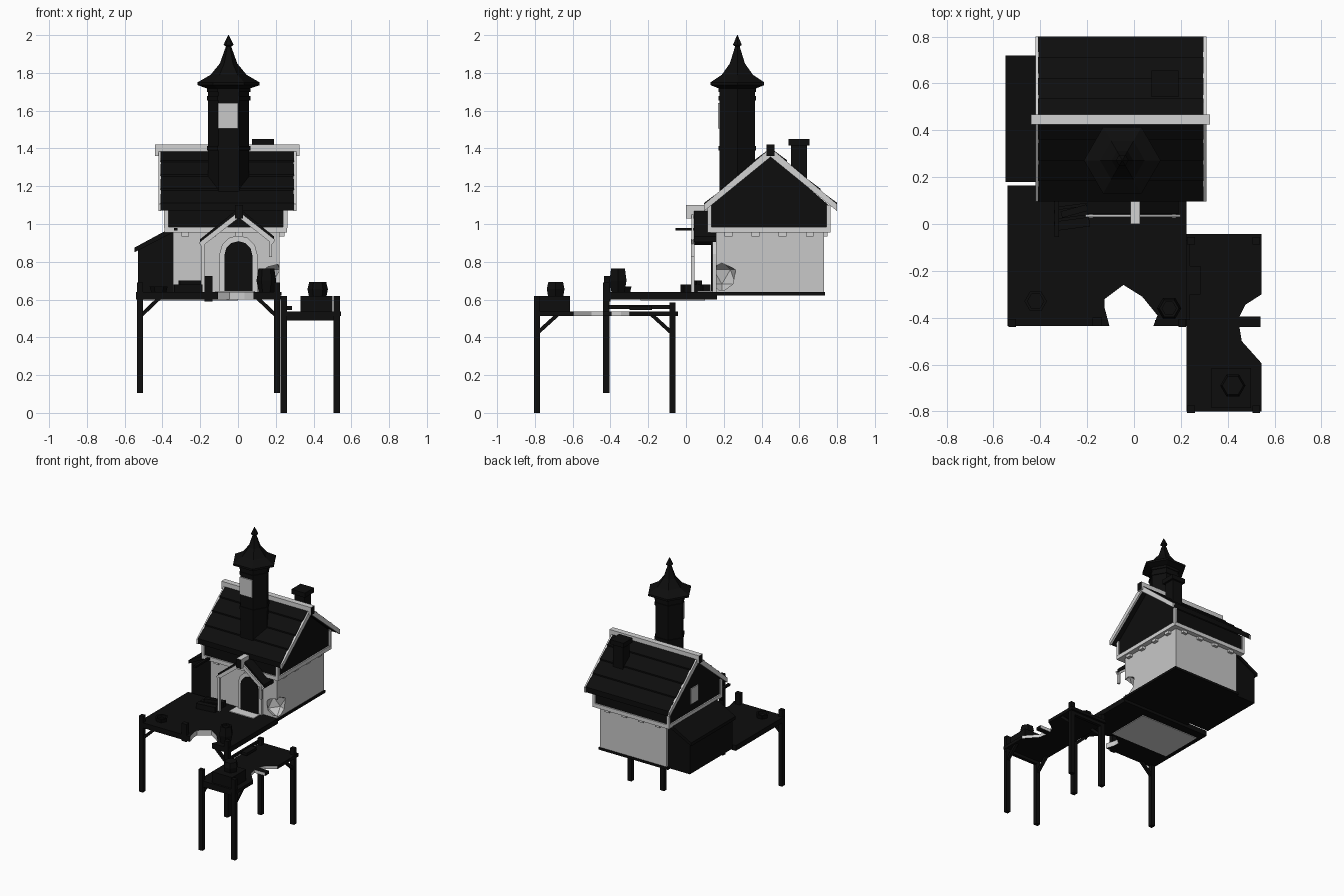
import bpy, bmesh, math
from mathutils import Vector

cube = bpy.data.objects.get("Cube")
if cube:
    bpy.data.objects.remove(cube, do_unlink=True)


def material(name, value):
    m = bpy.data.materials.new(name)
    m.use_nodes = True
    m.diffuse_color = (value, value, value, 1)
    m.node_tree.nodes["Principled BSDF"].inputs["Base Color"].default_value = m.diffuse_color
    return m


DARK = material("dark_timber", 0.004)
PLASTER = material("pale_plaster", 0.58)
TRIM = material("pale_trim", 0.65)


def finish(name, bm, *mats):
    bmesh.ops.recalc_face_normals(bm, faces=bm.faces)
    me = bpy.data.meshes.new(name)
    bm.to_mesh(me)
    bm.free()
    for m in mats:
        me.materials.append(m)
    ob = bpy.data.objects.new(name, me)
    bpy.context.collection.objects.link(ob)
    return ob


def prism(name, pts, axis, a, b, mat, second=None, rule=None):
    """Extrude a 2D outline from a to b; a rule can give faces a second colour."""
    bm = bmesh.new()
    place = {"x": lambda p: (a, p[0], p[1]), "y": lambda p: (p[0], a, p[1]),
             "z": lambda p: (p[0], p[1], a)}[axis]
    face = bm.faces.new([bm.verts.new(place(p)) for p in pts])
    new = bmesh.ops.extrude_face_region(bm, geom=[face])["geom"]
    step = Vector([(b - a) * (axis == k) for k in "xyz"])
    bmesh.ops.translate(bm, vec=step, verts=[v for v in new if isinstance(v, bmesh.types.BMVert)])
    bmesh.ops.recalc_face_normals(bm, faces=bm.faces)
    if rule:
        for f in bm.faces:
            f.material_index = int(rule(f.calc_center_median(), f.normal))
    return finish(name, bm, mat, *([second] if second else []))


def box(name, x, y, z, mat, second=None, rule=None):
    pts = [(x[0], y[0]), (x[1], y[0]), (x[1], y[1]), (x[0], y[1])]
    return prism(name, pts, "z", z[0], z[1], mat, second, rule)


def beam(name, p, q, w, h, mat):
    """Square timber running from p to q."""
    p, q = Vector(p), Vector(q)
    bm = bmesh.new()
    bmesh.ops.create_cube(bm, size=1)
    bmesh.ops.scale(bm, vec=(w, h, (q - p).length), verts=bm.verts)
    ob = finish(name, bm, mat)
    ob.rotation_mode = "QUATERNION"
    ob.rotation_quaternion = (q - p).to_track_quat("Z", "Y")
    ob.location = (p + q) / 2
    return ob


def lathe(name, centre, profile, mat, sides=6):
    """Faceted turned part from (radius, height) pairs."""
    bm = bmesh.new()
    rings = []
    for r, z in profile:
        rings.append([bm.verts.new((centre[0] + r * math.cos(math.tau * i / sides),
                                    centre[1] + r * math.sin(math.tau * i / sides), z))
                      for i in range(sides)])
    for lo, hi in zip(rings, rings[1:]):
        for i in range(sides):
            j = (i + 1) % sides
            bm.faces.new((lo[i], lo[j], hi[j], hi[i]))
    bm.faces.new(rings[0][::-1])
    bm.faces.new(rings[-1])
    return finish(name, bm, mat)


# Ground floor with a broken corner
walls = box("ground_floor_walls", (-.345, .22), (.16, .73), (.64, .965), PLASTER)
bm = bmesh.new()
bmesh.ops.create_icosphere(bm, subdivisions=1, radius=.085)
cutter = finish("corner_break_cutter", bm, PLASTER)
cutter.location = (.2, .19, .72)
cutter.hide_render = True
cutter.hide_viewport = True
cut = walls.modifiers.new("broken_corner", "BOOLEAN")
cut.operation, cut.solver, cut.object = "DIFFERENCE", "EXACT", cutter
box("floor_sill", (-.36, .23), (.155, .735), (.622, .64), DARK)

# Upper floor with gables, floor band, corner posts and joist ends
prism("upper_floor", [(.125, .98), (.755, .98), (.755, 1.1), (.44, 1.37), (.125, 1.1)],
      "x", -.38, .25, DARK)
box("floor_band", (-.39, .26), (.115, .765), (.955, .985), TRIM)
for x in (-.38, .25):
    for y in (.125, .755):
        box("corner_post", (x - .011, x + .011), (y - .011, y + .011), (.98, 1.1), TRIM)
for i in range(4):
    y = .225 + i * .143
    x = -.28 + i * .143
    box("joist_end_side", (-.375, .245), (y - .02, y + .02), (.935, .957), TRIM)
    box("joist_end_front", (x - .02, x + .02), (.13, .75), (.935, .957), TRIM)
prism("gable_window", [(.4, 1.04), (.49, 1.04), (.49, 1.16), (.4, 1.16)], "x", -.387, -.379, PLASTER)

# Main roof: overlapping plank rows, bargeboards and ridge beam
RIDGE_Y, RIDGE_Z = .448, 1.4
for side in (-1, 1):
    run, fall, rows = .352, .3, 4
    at = lambda t, lift: (RIDGE_Y + side * run * t, RIDGE_Z - fall * t + lift)
    for i in range(rows):
        a, b = i / rows, (i + 1) / rows
        prism("roof_plank_row", [at(a, -.028), at(a, .002), at(b, .012), at(b, -.028)],
              "x", -.41, .297, DARK)
    for x in (-.421, .295):
        prism("bargeboard", [at(0, -.045), at(0, .003), at(1, .005), at(1, -.032)],
              "x", x, x + .014, TRIM)
box("ridge_beam", (-.44, .325), (.425, .468), (1.36, 1.42), TRIM, DARK,
    lambda c, n: abs(n.x) > .9)

# Chimney
box("chimney_stack", (.09, .175), (.557, .64), (1.2, 1.42), DARK)
box("chimney_cap", (.075, .19), (.543, .655), (1.415, 1.45), DARK)

# Bell tower with flared spire
TOWER = (-.05, .272)
lathe("tower_shaft", TOWER, [(.108, 1.1), (.108, 1.74)], DARK)
for z in (1.39, 1.655, 1.7):
    lathe("tower_band", TOWER, [(.115, z), (.115, z + .022)], DARK)
lathe("spire", TOWER, [(.105, 1.715), (.164, 1.735), (.164, 1.75), (.095, 1.79), (.046, 1.85),
                       (.014, 1.94), (.027, 1.948), (.002, 2.0)], DARK)
box("tower_window", (-.105, 0), (.169, .178), (1.505, 1.64), PLASTER)


# Arched door
def arch(half, base, spring):
    pts = [(.002 - half, base), (.002 + half, base)]
    for i in range(7):
        a = math.pi * i / 6
        pts.append((.002 + half * math.cos(a), spring + half * math.sin(a)))
    return pts


prism("door_surround", arch(.1, .64, .84), "y", .14, .165, TRIM)
prism("door", arch(.074, .641, .835), "y", .132, .15, DARK)
box("door_step", (-.12, .09), (.06, .155), (.635, .645), TRIM)

# Porch
for end, name in (((-.2, .89), "left"), ((.19, .905), "right")):
    beam("porch_bargeboard_" + name, (.005, .035, 1.05), (end[0], .035, end[1]), .012, .026, TRIM)
    prism("porch_roof_" + name, [(.005, 1.06), (.005, 1.085), (end[0], end[1] + .03), end],
          "y", .042, .16, DARK)
box("porch_ridge", (-.016, .026), (0, .13), (1.03, 1.1), TRIM, DARK,
    lambda c, n: n.y < -.9)
box("porch_post_whole", (-.192, -.174), (.026, .044), (.64, .9), TRIM)
box("porch_post_broken", (.163, .179), (.026, .044), (.825, .92), TRIM)
box("lamp_arm", (-.34, -.32), (-.055, .13), (.965, .98), DARK)

# Side shed
prism("shed", [(-.53, .625), (-.345, .625), (-.345, .96), (-.39, .945), (-.53, .86)],
      "y", .19, .71, DARK)
prism("shed_roof", [(-.548, .85), (-.345, .955), (-.345, .985), (-.548, .875)],
      "y", .18, .72, DARK)

# Upper deck with a broken front edge
prism("upper_deck", [(-.54, -.435), (-.105, -.435), (-.125, -.36), (-.125, -.32), (-.045, -.26),
                     (.035, -.31), (.1, -.39), (.083, -.435), (.225, -.435), (.225, .165), (-.54, .165)],
      "z", .6, .64, DARK, TRIM, lambda c, n: abs(n.z) < .5 and c.y > -.43 and abs(c.x) < .13)
box("deck_underside_board", (-.5, 0), (-.24, .1), (.595, .601), TRIM)
for x, s in ((-.519, 1), (.206, -1)):
    box("deck_leg", (x - .016, x + .016), (-.44, -.405), (.105, .69), DARK)
    beam("deck_brace", (x, -.42, .51), (x + s * .11, -.42, .615), .02, .02, DARK)
box("deck_rail_post", (-.178, -.136), (-.435, -.4), (.59, .725), DARK)

# Deck clutter: barrels and a wood pile
lathe("deck_barrel", (.15, -.36), [(.04, .64), (.052, .7), (.042, .765), (.03, .765), (.03, .75)], DARK)
lathe("deck_tub", (-.42, -.33), [(.04, .64), (.048, .67), (.035, .67), (.035, .65)], DARK)
for i in range(3):
    beam("log", (-.34, -.01 + i * .05, .66), (-.19, .01 + i * .05, .66), .04, .04, DARK)
beam("log", (-.31, .04, .688), (-.2, .07, .688), .028, .028, DARK)

# Lower dock with a broken outer edge
prism("lower_dock", [(.225, -.8), (.545, -.8), (.545, -.595), (.46, -.5), (.45, -.44), (.54, -.44),
                     (.54, -.395), (.45, -.395), (.475, -.345), (.545, -.3), (.545, -.042), (.225, -.042)],
      "z", .512, .536, DARK, TRIM,
      lambda c, n: abs(n.z) < .5 and -.6 < c.y < -.3 and .44 < c.x < .53)
for x in (.243, .522):
    for y, s in ((-.79, 1), (-.072, -1)):
        box("dock_leg", (x - .017, x + .017), (y - .016, y + .016), (0, .62 if s > 0 else .585), DARK)
        beam("dock_brace", (x, y, .42), (x, y + s * .11, .52), .02, .02, DARK)
for y in (-.785, -.07):
    box("dock_cross_beam", (.23, .54), (y - .012, y + .012), (.488, .515), DARK)
box("dock_side_rail", (.225, .24), (-.41, -.07), (.55, .57), DARK)
box("dock_step", (.225, .285), (-.3, -.18), (.545, .565), DARK)
box("dock_crate", (.33, .5), (-.785, -.615), (.536, .62), DARK)
lathe("dock_barrel", (.422, -.69), [(.045, .61), (.054, .655), (.045, .693)], DARK)
